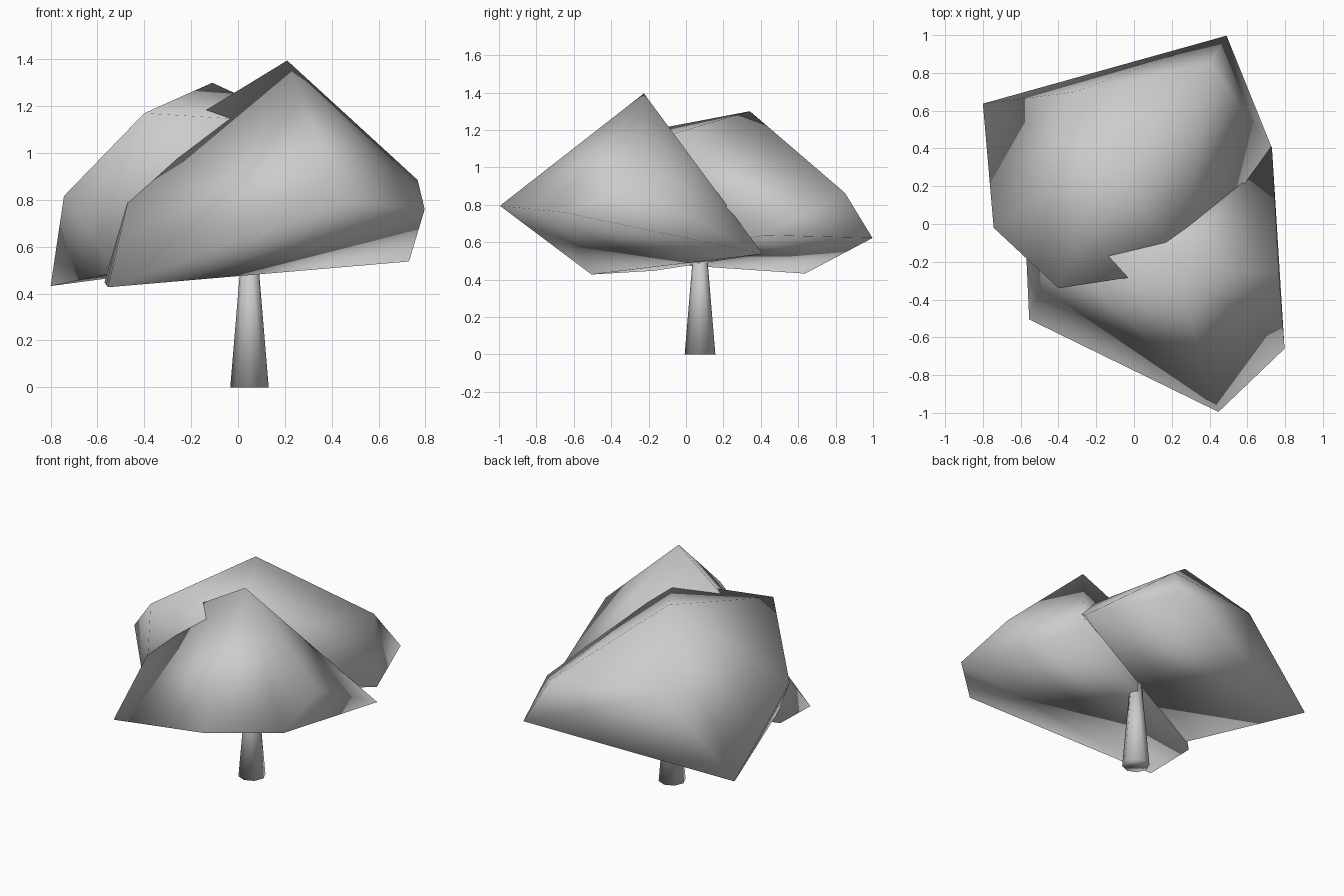
import bpy
import bmesh

cube = bpy.data.objects.get("Cube")
if cube:
    bpy.data.objects.remove(cube, do_unlink=True)

# One plain grey for the whole tree
grey = bpy.data.materials.new("plain_grey")
grey.use_nodes = True
colour = (0.6, 0.6, 0.6, 1)
grey.diffuse_color = colour
grey.node_tree.nodes["Principled BSDF"].inputs["Base Color"].default_value = colour


def finish(name, bm):
    """Turn a bmesh into a smooth-shaded grey object."""
    bmesh.ops.recalc_face_normals(bm, faces=bm.faces)
    for face in bm.faces:
        face.smooth = True
    mesh = bpy.data.meshes.new(name)
    bm.to_mesh(mesh)
    bm.free()
    mesh.materials.append(grey)
    obj = bpy.data.objects.new(name, mesh)
    bpy.context.collection.objects.link(obj)
    return obj


def foliage(name, corners):
    """Wrap a faceted clump of leaves around its corner points."""
    bm = bmesh.new()
    for corner in corners:
        bm.verts.new(corner)
    bmesh.ops.convex_hull(bm, input=bm.verts)
    return finish(name, bm)


# Front clump: peak, shoulders, then the tilted lower rim
foliage("front_foliage", [
    (0.21, -0.225, 1.395),
    (0.767, -0.26, 0.885),
    (-0.42, -0.125, 1.01),
    (-0.555, -0.505, 0.427),
    (0.447, -0.995, 0.794),
    (0.797, -0.66, 0.76),
    (0.73, 0.41, 0.537),
    (-0.57, -0.17, 0.447),
])

# Back clump: ridge, shoulders, then the lower rim
foliage("back_foliage", [
    (-0.11, 0.342, 1.30),
    (-0.40, -0.34, 1.17),
    (0.26, -0.24, 1.13),
    (0.397, 0.85, 0.863),
    (-0.312, 0.70, 0.91),
    (-0.743, -0.02, 0.816),
    (-0.80, 0.637, 0.432),
    (0.49, 0.997, 0.622),
    (0.727, 0.41, 0.637),
    (-0.52, -0.22, 0.49),
])

# Tapered trunk reaching up into the foliage
trunk_height = 0.6
bm = bmesh.new()
bmesh.ops.create_cone(bm, cap_ends=True, segments=8, radius1=0.082,
                      radius2=0.032, depth=trunk_height)
trunk = finish("trunk", bm)
trunk.location = (0.049, 0.075, trunk_height / 2)
